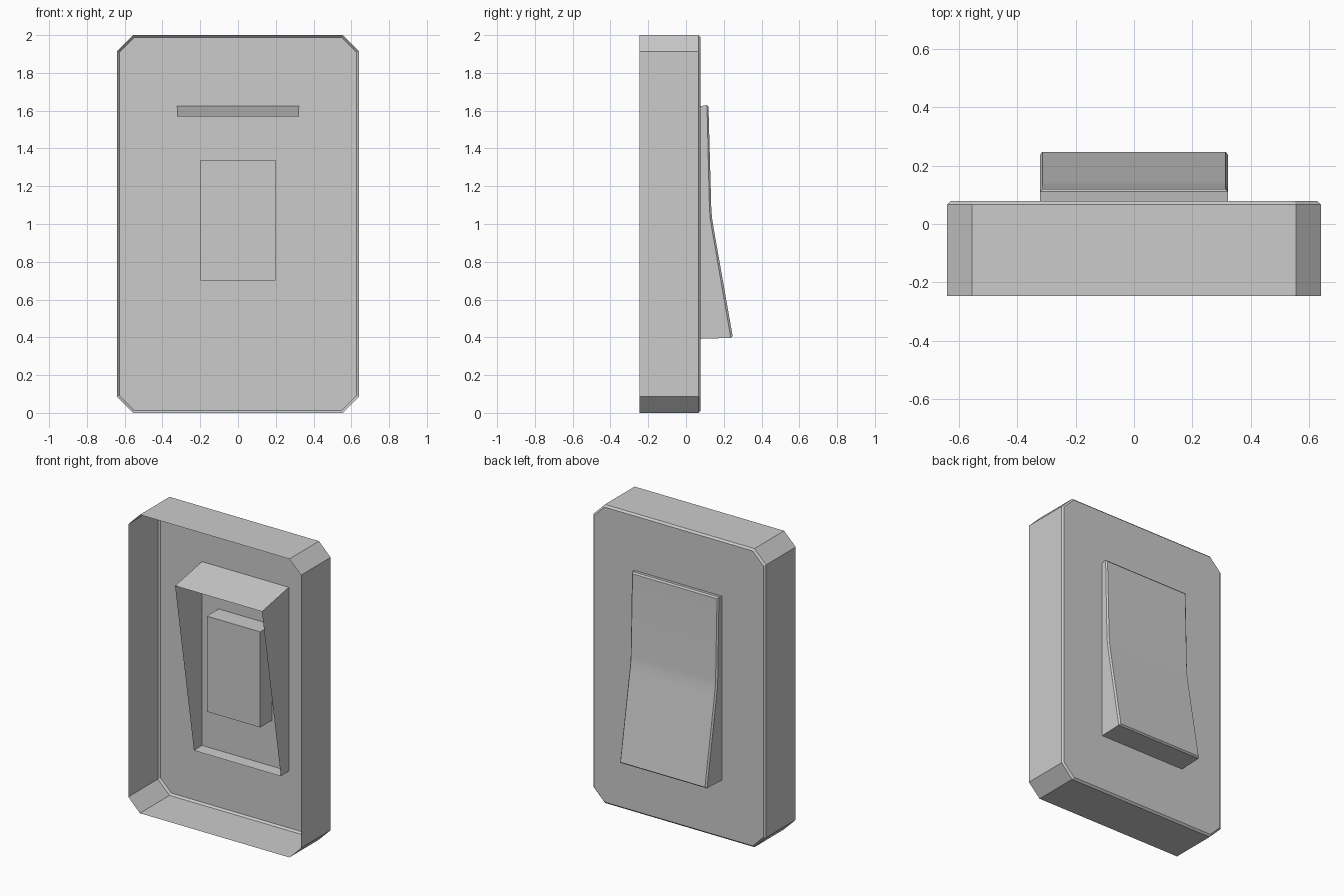
import bpy, bmesh

if "Cube" in bpy.data.objects:
    bpy.data.objects.remove(bpy.data.objects["Cube"])


def build(name, rings):
    """Open shell: bridge successive rings, then cap the last one."""
    bm = bmesh.new()
    loops = [[bm.verts.new(p) for p in ring] for ring in rings]
    n = len(rings[0])
    for a, b in zip(loops, loops[1:]):
        for i in range(n):
            j = (i + 1) % n
            bm.faces.new((a[i], a[j], b[j], b[i]))
    if n % 4 or n == 4:
        half = n // 2
        for i in range(half - 1):  # strip cap between the two mirrored sides
            bm.faces.new((loops[-1][i], loops[-1][i + 1],
                          loops[-1][n - 2 - i], loops[-1][n - 1 - i]))
    else:
        bm.faces.new(loops[-1])
    bmesh.ops.recalc_face_normals(bm, faces=bm.faces[:])
    # open shells: make the capped face point outward
    bm.faces.ensure_lookup_table()
    cap = bm.faces[-1]
    outward = loops[-1][0].co.y - loops[0][0].co.y
    if cap.normal.y * outward < 0:
        bmesh.ops.reverse_faces(bm, faces=bm.faces[:])
    me = bpy.data.meshes.new(name)
    bm.to_mesh(me)
    bm.free()
    ob = bpy.data.objects.new(name, me)
    bpy.context.collection.objects.link(ob)
    return ob


def plate_ring(y, inset):
    """Rectangle with clipped corners, in the xz plane."""
    w, h, c = 0.64 - inset, 1.0 - inset, 0.086 - inset * 0.6
    pts = [(w, h - c), (w - c, h), (c - w, h), (-w, h - c),
           (-w, c - h), (c - w, -h), (w - c, -h), (w, c - h)]
    return [(x, y, z + 1.0) for x, z in pts]


def side_ring(profile, x):
    """Side profile (y, z) on +x, mirrored back along -x."""
    return ([(x, y, z) for y, z in profile]
            + [(-x, y, z) for y, z in reversed(profile)])


# Wall plate, hollow and open at the -y side
build("wall_plate", [plate_ring(-0.247, 0), plate_ring(0.066, 0),
                     plate_ring(0.078, 0.012)])

# Rocker: slanted open rear, rim, and softly folded face
rim = [(0.111, 1.63), (0.124, 1.08), (0.128, 1.03), (0.136, 0.98), (0.237, 0.397)]
face = [(0.119, 1.62), (0.134, 1.08), (0.138, 1.03), (0.146, 0.98), (0.247, 0.406)]
rear_z = [1.57, 1.05, 1.0, 0.95, 0.39]
rear = [(-0.206 + (1.57 - z) / 1.18 * 0.2, z) for z in rear_z]
rocker = build("rocker", [side_ring(rear, 0.322), side_ring(rim, 0.322),
                          side_ring(face, 0.313)])
bpy.context.view_layer.objects.active = rocker
rocker.select_set(True)
bpy.ops.object.shade_smooth_by_angle(angle=0.4)

# Switch body block behind the plate
build("switch_body", [side_ring([(0.08, 1.34), (0.08, 0.70)], 0.198),
                      side_ring([(-0.048, 1.34), (-0.048, 0.70)], 0.198)])
